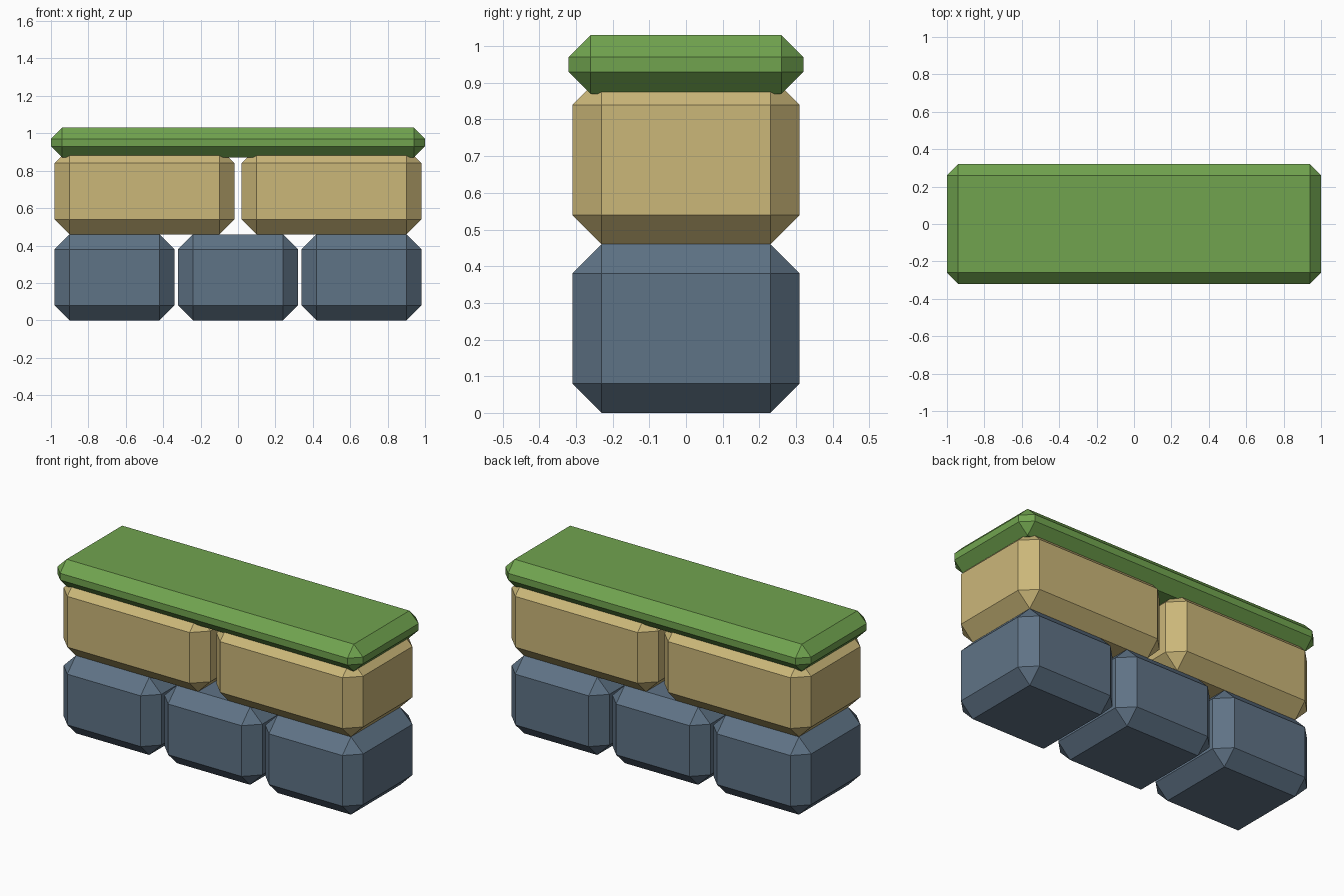
import bpy, bmesh

if "Cube" in bpy.data.objects:
    bpy.data.objects.remove(bpy.data.objects["Cube"])


def srgb(r, g, b):
    """8-bit sRGB to a linear RGBA colour."""
    lin = [(c / 255 / 12.92) if c < 10 else ((c / 255 + 0.055) / 1.055) ** 2.4 for c in (r, g, b)]
    return (*lin, 1.0)


def material(name, rgb):
    mat = bpy.data.materials.new(name)
    mat.diffuse_color = srgb(*rgb)
    mat.use_nodes = True
    mat.node_tree.nodes["Principled BSDF"].inputs["Base Color"].default_value = mat.diffuse_color
    return mat


def block(name, x, z0, size, chamfer, mat):
    """Box centred on x and y = 0, standing on z0, with all edges chamfered flat."""
    bm = bmesh.new()
    bmesh.ops.create_cube(bm, size=1)
    bmesh.ops.scale(bm, vec=size, verts=bm.verts)
    bmesh.ops.bevel(bm, geom=bm.edges[:], offset=chamfer, offset_type='OFFSET',
                    segments=1, profile=0.5, affect='EDGES')
    mesh = bpy.data.meshes.new(name)
    bm.to_mesh(mesh)
    bm.free()
    mesh.materials.append(mat)
    obj = bpy.data.objects.new(name, mesh)
    obj.location = (x, 0, z0 + size[2] / 2)
    bpy.context.collection.objects.link(obj)


stone = material("slate_blue", (95, 115, 134))
sand = material("sand", (203, 183, 121))
grass = material("grass_green", (113, 164, 79))

# bottom course: three slate blocks
for i in (-1, 0, 1):
    block(f"lower_block_{i + 2}", i * 0.66, 0, (0.64, 0.62, 0.46), 0.08, stone)

# middle course: two long sand blocks
for i, x in enumerate((-0.5, 0.5)):
    block(f"upper_block_{i + 1}", x, 0.46, (0.96, 0.62, 0.46), 0.08, sand)

# green cap slab, sunk slightly over the sand blocks
block("cap_slab", 0, 0.87, (2.0, 0.64, 0.16), 0.06, grass)
